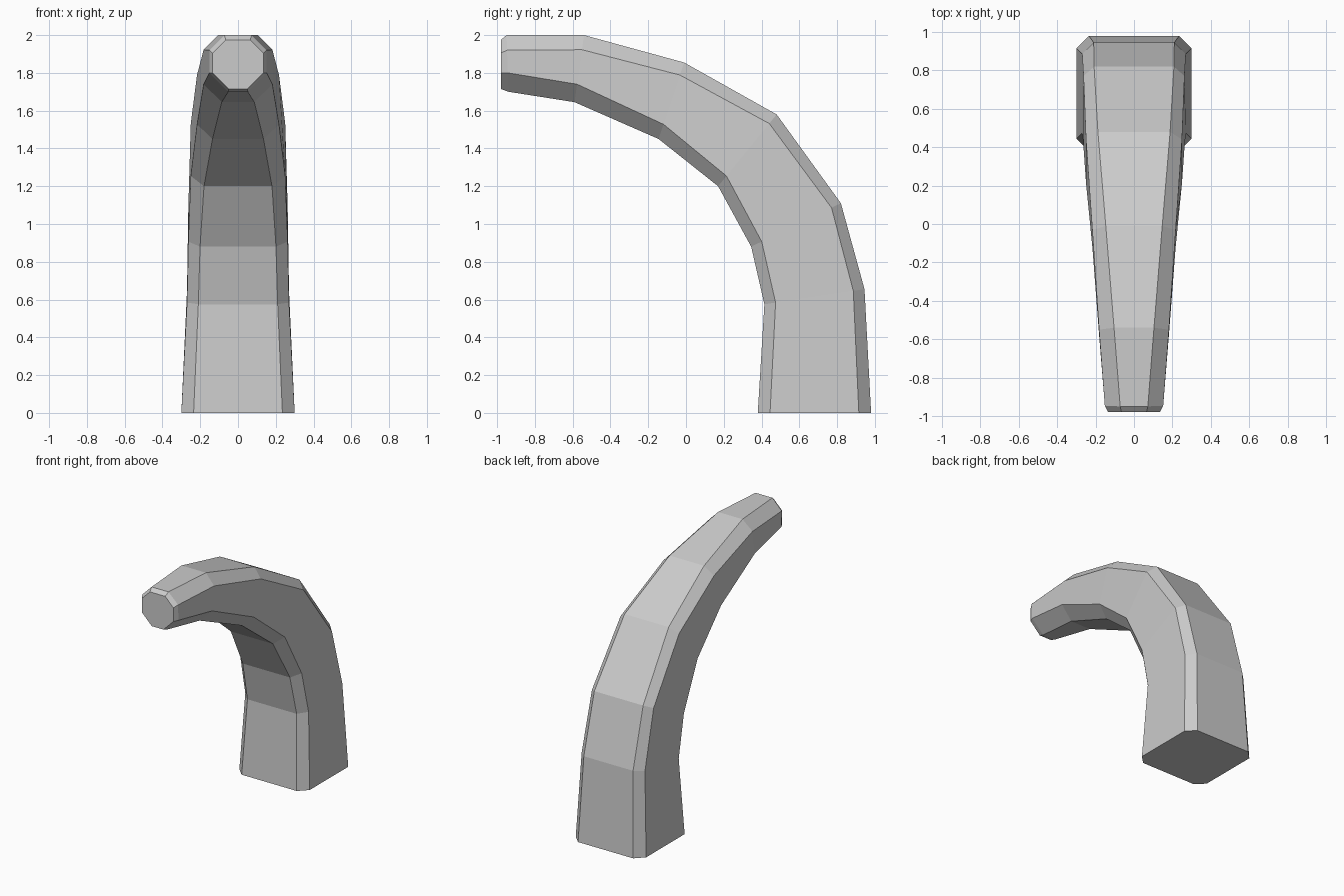
import bpy
import bmesh
from mathutils import Vector

cube = bpy.data.objects.get("Cube")
if cube:
    bpy.data.objects.remove(cube, do_unlink=True)

# One plain grey material
grey = bpy.data.materials.new("plain_grey")
grey.use_nodes = True
colour = (0.6, 0.6, 0.6, 1)
grey.diffuse_color = colour
grey.node_tree.nodes["Principled BSDF"].inputs["Base Color"].default_value = colour

# Inner point (y, z), outer point (y, z), half width, inner and outer chamfer
sections = [
    ((0.38, 0.0), (0.98, 0.0), 0.30, 0.065, 0.065),
    ((0.415, 0.575), (0.945, 0.655), 0.27, 0.06, 0.06),
    ((0.345, 0.88), (0.82, 1.11), 0.263, 0.062, 0.055),
    ((0.17, 1.20), (0.48, 1.58), 0.25, 0.07, 0.062),
    ((-0.145, 1.45), (-0.01, 1.855), 0.217, 0.082, 0.07),
    ((-0.59, 1.645), (-0.54, 2.0), 0.182, 0.096, 0.078),
    ((-0.94, 1.70), (-0.95, 2.0), 0.152, 0.10, 0.08),
    ((-0.98, 1.715), (-0.98, 1.975), 0.135, 0.085, 0.07),
]


def section_ring(bm, inner, outer, half, chamfer_in, chamfer_out):
    """Add one rectangular cross-section with chamfered corners."""
    a, b = Vector((0, *inner)), Vector((0, *outer))
    d = (b - a).normalized()
    side = Vector((1, 0, 0))
    right = [a + side * (half - chamfer_in), a + d * chamfer_in + side * half,
             b - d * chamfer_out + side * half, b + side * (half - chamfer_out)]
    left = [Vector((-p.x, p.y, p.z)) for p in reversed(right)]
    return [bm.verts.new(p) for p in right + left]


# Curved tapering horn, with closed base and blunt tip
bm = bmesh.new()
rings = [section_ring(bm, *s) for s in sections]
for low, high in zip(rings, rings[1:]):
    for i in range(len(low)):
        j = (i + 1) % len(low)
        bm.faces.new((low[i], low[j], high[j], high[i]))
bm.faces.new(rings[0])
bm.faces.new(rings[-1])
bmesh.ops.recalc_face_normals(bm, faces=bm.faces)

mesh = bpy.data.meshes.new("curved_horn")
bm.to_mesh(mesh)
bm.free()
mesh.materials.append(grey)
horn = bpy.data.objects.new("curved_horn", mesh)
bpy.context.collection.objects.link(horn)
